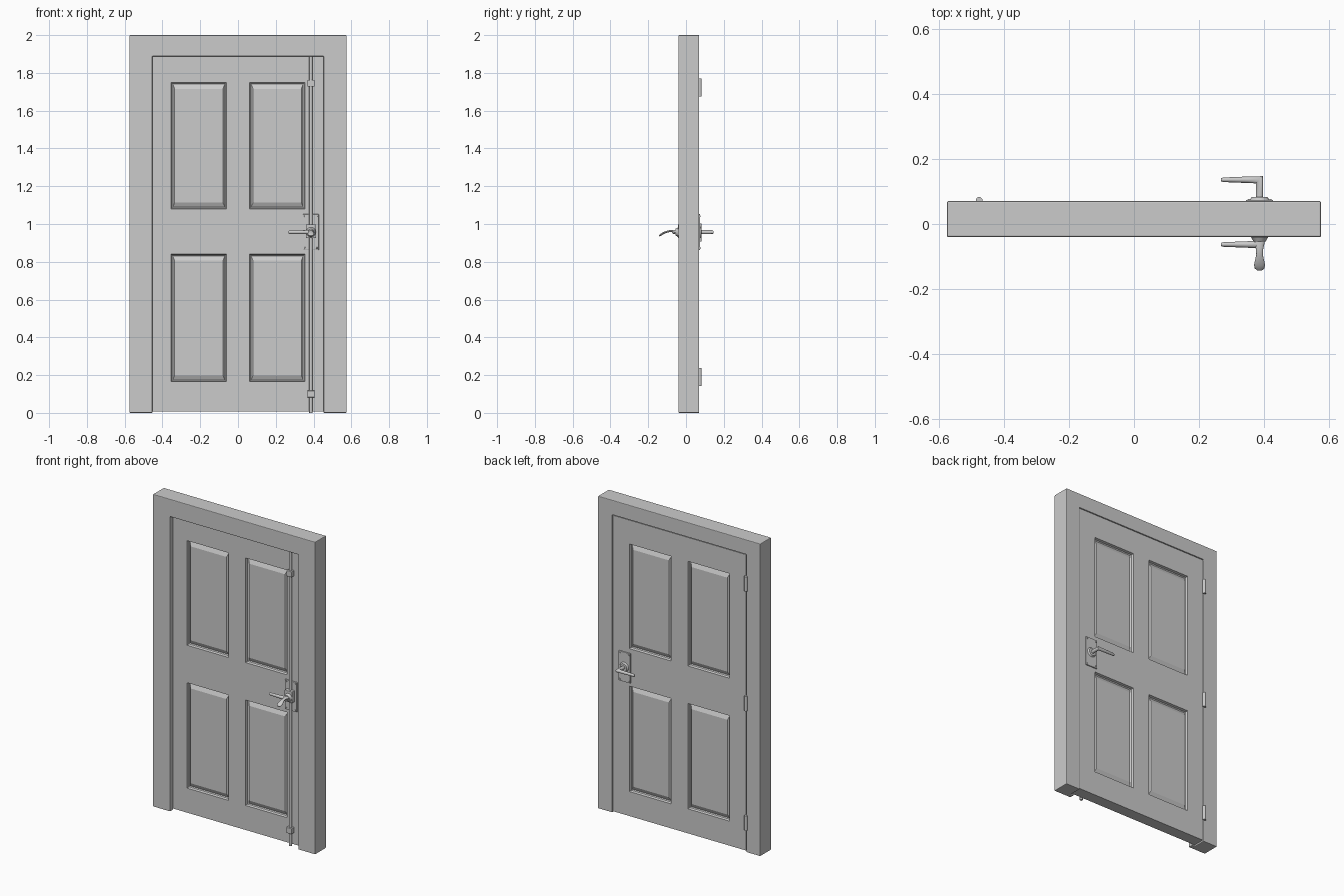
import bpy, bmesh, math
from mathutils import Vector

if "Cube" in bpy.data.objects:
    bpy.data.objects.remove(bpy.data.objects["Cube"])


def finish(name, bm, smooth=False, bevel=0):
    bmesh.ops.remove_doubles(bm, verts=bm.verts[:], dist=1e-5)
    bmesh.ops.recalc_face_normals(bm, faces=bm.faces[:])
    me = bpy.data.meshes.new(name)
    bm.to_mesh(me)
    bm.free()
    ob = bpy.data.objects.new(name, me)
    bpy.context.collection.objects.link(ob)
    if bevel:
        mod = ob.modifiers.new("bevel", 'BEVEL')
        mod.width, mod.segments, mod.limit_method = bevel, 2, 'ANGLE'
    if smooth:
        bpy.ops.object.select_all(action='DESELECT')
        bpy.context.view_layer.objects.active = ob
        ob.select_set(True)
        bpy.ops.object.shade_smooth_by_angle(angle=math.radians(40))
    return ob


def box(name, x, y, z, bevel=0.0):
    bm = bmesh.new()
    bmesh.ops.create_cube(bm, size=1)
    for v in bm.verts:
        v.co = [r[0] + (c + 0.5) * (r[1] - r[0]) for c, r in zip(v.co, (x, y, z))]
    return finish(name, bm, bevel=bevel)


def sweep(name, pts, n=20):
    """Tube through (position, side radius, vertical radius) with mitred corners."""
    bm, rings = bmesh.new(), []
    P = [Vector(p[0]) for p in pts]
    for i, (_, ra, rb) in enumerate(pts):
        d0 = (P[i] - P[max(i - 1, 0)]).normalized()
        d1 = (P[min(i + 1, len(P) - 1)] - P[i]).normalized()
        t = (d0 + d1).normalized()
        up = Vector((0, 1, 0)) if abs(t.z) > 0.9 else Vector((0, 0, 1))
        a = t.cross(up).normalized()
        b = a.cross(t)
        m = 1 / max(0.5, t.dot(d1 if d1.length else d0))
        rings.append([bm.verts.new(P[i] + a * (ra * m * math.cos(k * math.tau / n))
                                   + b * (rb * math.sin(k * math.tau / n))) for k in range(n)])
    for r, s in zip(rings, rings[1:]):
        for k in range(n):
            bm.faces.new((r[k], r[(k + 1) % n], s[(k + 1) % n], s[k]))
    bm.faces.new(rings[0])
    bm.faces.new(rings[-1])
    return finish(name, bm, smooth=True)


def rod(name, p, q, r, r2=None):
    r2 = r if r2 is None else r2
    return sweep(name, [(p, r, r), (q, r2, r2)])


# Door frame: rebated section (half width, top, y) swept up, across and down
profile = [(0.575, 2.0, -0.04), (0.453, 1.888, -0.04), (0.453, 1.888, -0.01),
           (0.474, 1.906, -0.01), (0.474, 1.906, 0.07), (0.575, 2.0, 0.07)]
bm = bmesh.new()
rings = [[bm.verts.new((s * w, y, top * h)) for w, top, y in profile]
         for s, h in ((-1, 0), (-1, 1), (1, 1), (1, 0))]
for r, s in zip(rings, rings[1:]):
    for k in range(6):
        j = (k + 1) % 6
        bm.faces.new((r[k], r[j], s[j], s[k]))
bm.faces.new(rings[0])
bm.faces.new(rings[-1])
finish("door_frame", bm, bevel=0.004)

# Door leaf: both faces with four raised panels set in grooves
xs = [-0.471, -0.355, -0.06, 0.06, 0.355, 0.471]
zs = [0.008, 0.165, 0.84, 1.08, 1.75, 1.903]
steps = [(0, 0, 0), (0.004, 0.004, 0.014), (0.01, 0.01, 0.018), (0.02, 0.034, 0.007)]
bm = bmesh.new()
for y0, inward in ((-0.009, 1), (0.066, -1)):
    for i in range(5):
        for k in range(5):
            is_panel = i in (1, 3) and k in (1, 3)
            loops = []
            for dx, dz, depth in (steps if is_panel else steps[:1]):
                y = y0 + inward * depth
                x0, x1, z0, z1 = xs[i] + dx, xs[i + 1] - dx, zs[k] + dz, zs[k + 1] - dz
                loops.append([bm.verts.new((x, y, z)) for x, z in
                              ((x0, z0), (x1, z0), (x1, z1), (x0, z1))])
            for r, s in zip(loops, loops[1:]):
                for c in range(4):
                    d = (c + 1) % 4
                    bm.faces.new((r[c], r[d], s[d], s[c]))
            bm.faces.new(loops[-1])
bmesh.ops.remove_doubles(bm, verts=bm.verts[:], dist=1e-5)
bmesh.ops.bridge_loops(bm, edges=[e for e in bm.edges if e.is_boundary])
finish("door_leaf", bm)

# Hinges on the back
for k, z in enumerate((0.19, 0.955, 1.722)):
    rod(f"hinge_knuckle_{k}", (-0.476, 0.073, z - 0.047), (-0.476, 0.073, z + 0.047), 0.01)

# Bolt rod with its guides
HX, HZ = 0.386, 0.957
rod("bolt_rod", (HX, -0.021, 0), (HX, -0.021, 1.886), 0.009)
for k, z in enumerate((0.1, 1.745)):
    box(f"rod_guide_{k}", (HX - 0.019, HX + 0.019), (-0.037, -0.008), (z - 0.018, z + 0.018), 0.003)

# Lock plates and corner screws on both sides
for side, y, out in (("front", -0.009, -1), ("back", 0.066, 1)):
    box(f"{side}_lock_plate", (HX - 0.042, HX + 0.042), sorted((y, y + out * 0.008)),
        (HZ - 0.095, HZ + 0.095), 0.002)
    for sx in (-1, 1):
        for sz in (-1, 1):
            x, z = HX + sx * 0.032, HZ + sz * 0.084
            rod(f"{side}_plate_screw", (x, y, z), (x, y + out * 0.011, z), 0.006, 0.004)

# Gear housing and rosettes
box("gear_housing", (HX - 0.027, HX + 0.027), (-0.042, -0.012), (0.925, 0.998), 0.003)
rod("front_rosette", (HX, -0.038, HZ), (HX, -0.056, HZ), 0.028, 0.017)
rod("back_rosette", (HX, 0.07, HZ), (HX, 0.083, HZ), 0.034, 0.024)

# Tapered lever handles
for side, y0, y1 in (("front", -0.02, -0.063), ("back", 0.07, 0.136)):
    sweep(f"{side}_lever", [((HX, y0, HZ), 0.011, 0.011), ((HX, y1, HZ), 0.011, 0.011),
                            ((0.35, y1, HZ), 0.010, 0.010), ((0.275, y1, HZ), 0.007, 0.009),
                            ((0.268, y1, HZ), 0.005, 0.007)])

# Curved bolt handle with a rounded end
sweep("bolt_handle", [((HX, y, z), a, b) for y, z, a, b in (
    (-0.045, 0.957, 0.018, 0.011), (-0.06, 0.961, 0.015, 0.008), (-0.078, 0.963, 0.011, 0.006),
    (-0.095, 0.961, 0.010, 0.005), (-0.112, 0.955, 0.014, 0.005), (-0.126, 0.948, 0.017, 0.005),
    (-0.136, 0.941, 0.015, 0.005), (-0.142, 0.937, 0.008, 0.003))])
